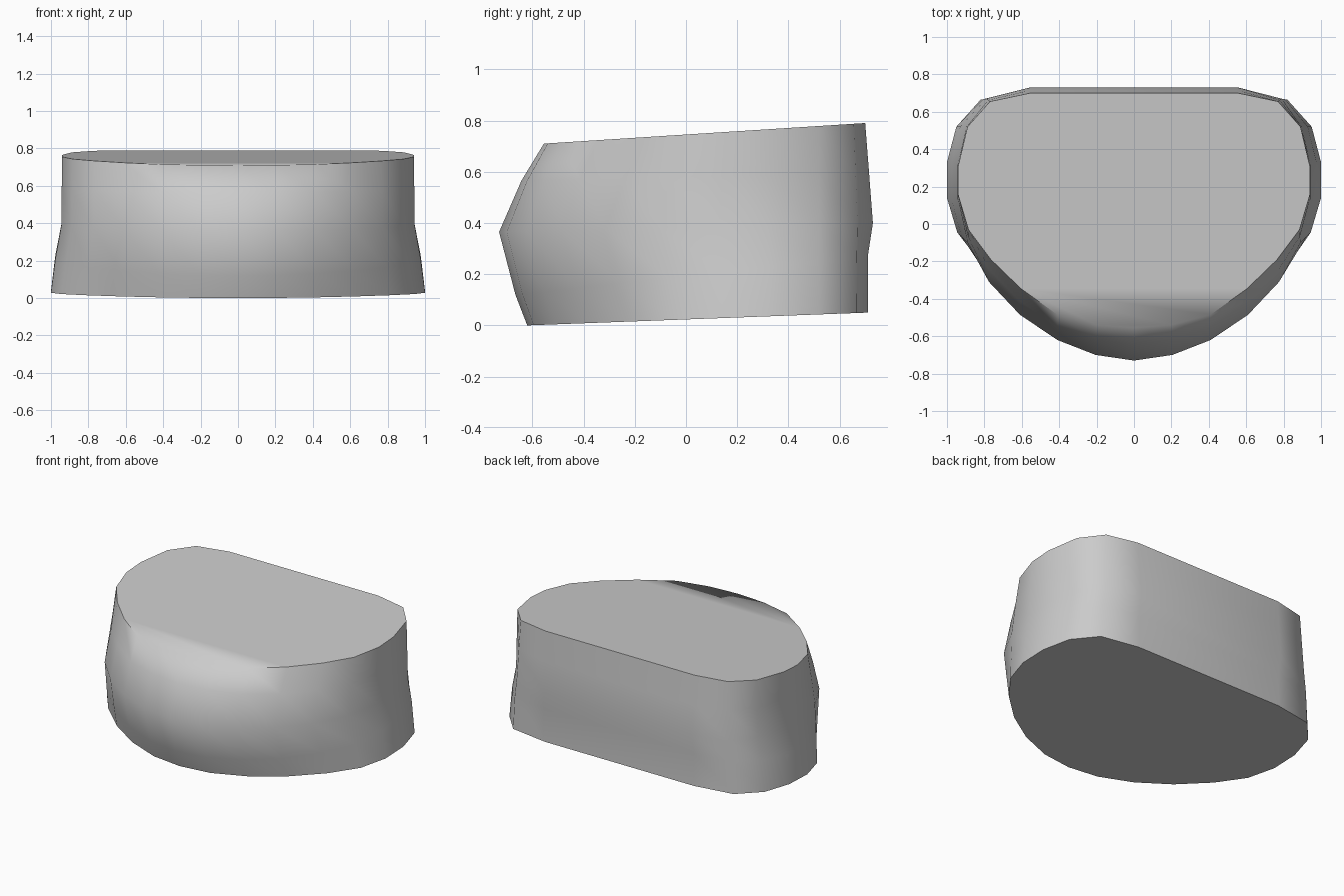
import bpy, bmesh, math

if "Cube" in bpy.data.objects:
    bpy.data.objects.remove(bpy.data.objects["Cube"])

# right-half outlines, back to front: bottom, middle and top of the block
BOTTOM = [(.555, .71), (.82, .665), (.95, .52), (1, .33), (1, .14), (.945, -.045),
          (.815, -.215), (.635, -.38), (.43, -.51), (.21, -.595), (0, -.62)]
MIDDLE = [(.555, .73), (.79, .67), (.9, .52), (.945, .32), (.945, .13), (.89, -.1),
          (.775, -.31), (.61, -.485), (.41, -.62), (.205, -.70), (0, -.73)]
TOP = [(.555, .70), (.77, .655), (.89, .52), (.94, .31), (.94, .155), (.885, -.03),
       (.765, -.19), (.605, -.345), (.41, -.485), (.2, -.54), (0, -.555)]


def blend(a, b, t):
    return [(p[0] + (q[0] - p[0]) * t, p[1] + (q[1] - p[1]) * t) for p, q in zip(a, b)]


low = blend(BOTTOM, MIDDLE, .42)
low[0] = (.555, .71)
high = blend(MIDDLE, TOP, .5)

# each ring: outline, height at y = 0, slope towards the back
rings = [(BOTTOM, .0233, .0376), (low, .192, .109), (MIDDLE, .3825, .024),
         (high, .58, .022), (TOP, .7455, .064)]

bm = bmesh.new()
loops = []
for half, z0, slope in rings:
    outline = half + [(-x, y) for x, y in reversed(half[:-1])]
    loops.append([bm.verts.new((x, y, z0 + slope * y)) for x, y in outline])

# walls
n = len(loops[0])
for a, b in zip(loops, loops[1:]):
    for i in range(n):
        j = (i + 1) % n
        bm.faces.new((a[i], a[j], b[j], b[i]))

# caps, the top one divided near the softened front lip
bm.faces.new(loops[0])
top = loops[-1]
bm.faces.new(top[7:n - 7])
bm.faces.new(top[:8] + top[n - 8:])
bmesh.ops.recalc_face_normals(bm, faces=bm.faces)

mesh = bpy.data.meshes.new("body_block")
bm.to_mesh(mesh)
bm.free()
obj = bpy.data.objects.new("body_block", mesh)
bpy.context.collection.objects.link(obj)
bpy.context.view_layer.objects.active = obj
obj.select_set(True)
bpy.ops.object.shade_smooth_by_angle(angle=math.radians(62))
